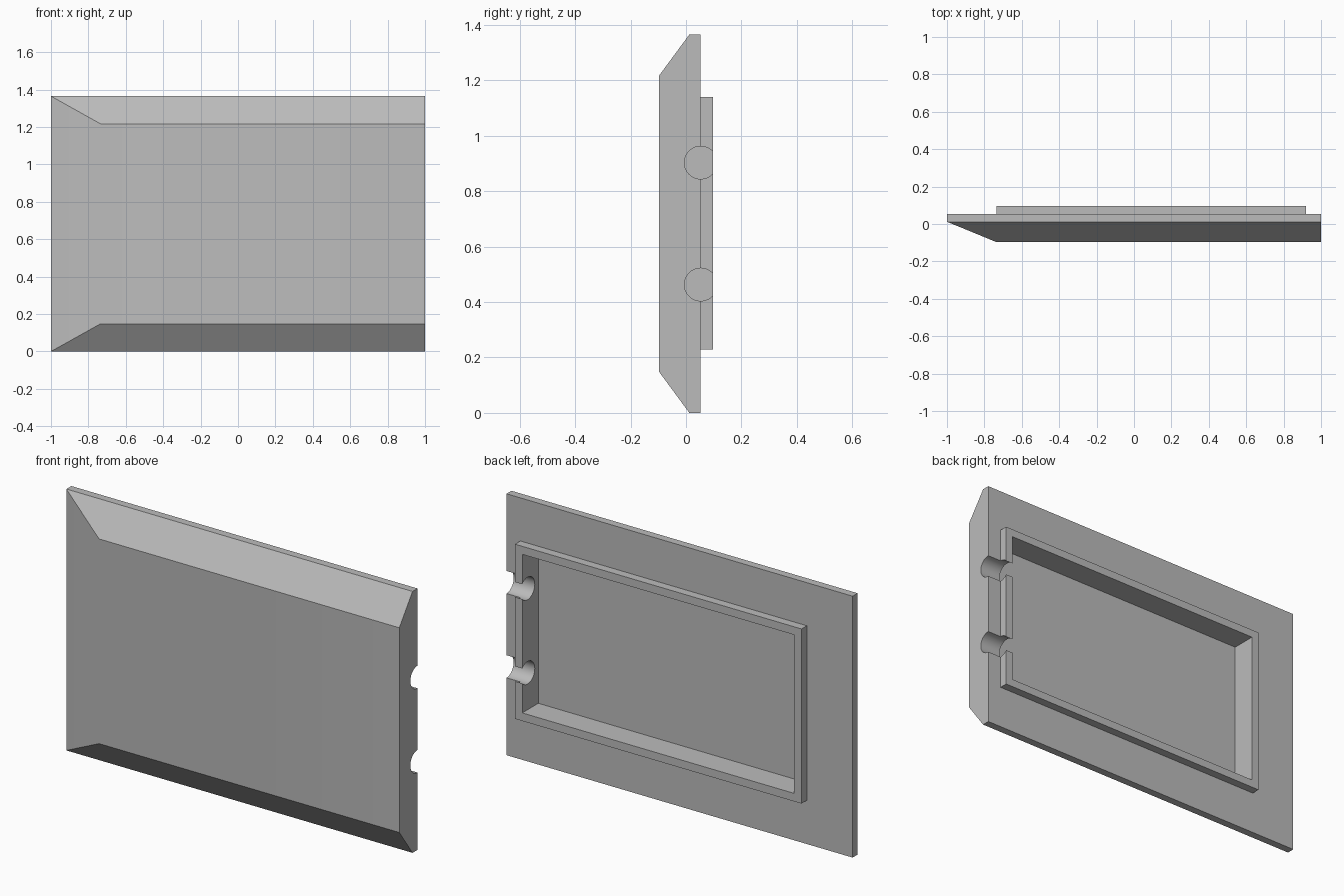
import bpy, bmesh, math
from mathutils import Matrix, Vector

default = bpy.data.objects.get("Cube")
if default:
    bpy.data.objects.remove(default, do_unlink=True)

grey = bpy.data.materials.new("plain grey")
grey.use_nodes = True
grey.diffuse_color = (0.5, 0.5, 0.5, 1)
grey.node_tree.nodes["Principled BSDF"].inputs["Base Color"].default_value = (0.5, 0.5, 0.5, 1)


def add_object(name, bm):
    bmesh.ops.recalc_face_normals(bm, faces=bm.faces)
    mesh = bpy.data.meshes.new(name)
    bm.to_mesh(mesh)
    bm.free()
    mesh.materials.append(grey)
    ob = bpy.data.objects.new(name, mesh)
    bpy.context.collection.objects.link(ob)
    return ob


def box(name, low, high):
    bm = bmesh.new()
    low, high = Vector(low), Vector(high)
    size = high - low
    bmesh.ops.create_cube(bm, size=1, matrix=Matrix.Translation((low + high) / 2) @ Matrix.Diagonal((*size, 1)))
    return add_object(name, bm)


def combine(target, tool, operation):
    mod = target.modifiers.new(tool.name, "BOOLEAN")
    mod.object, mod.operation, mod.solver = tool, operation, "EXACT"
    bpy.context.view_layer.objects.active = target
    bpy.ops.object.modifier_apply(modifier=mod.name)
    bpy.data.objects.remove(tool, do_unlink=True)


# Panel: flat back, thin edge, then slopes on three sides up to the front face
height = 1.365
sections = [(0.053, -1, 0), (0.012, -1, 0), (-0.097, -0.735, 0.148)]
bm = bmesh.new()
loops = []
for y, left, inset in sections:
    corners = [(left, inset), (1, inset), (1, height - inset), (left, height - inset)]
    loops.append([bm.verts.new((x, y, z)) for x, z in corners])
bm.faces.new(loops[0])
bm.faces.new(loops[-1])
for a, b in zip(loops, loops[1:]):
    for i in range(4):
        j = (i + 1) % 4
        bm.faces.new((a[i], a[j], b[j], b[i]))
# One flat end on the +x side
bmesh.ops.dissolve_limit(bm, angle_limit=0.01, verts=bm.verts, edges=bm.edges)
panel = add_object("panel", bm)

# Raised rim on the back, hollowed out by a deep pocket
wall = 0.042
x0, x1, z0, z1, back = -0.735, 0.92, 0.228, 1.14, 0.097
combine(panel, box("rim", (x0, 0.02, z0), (x1, back, z1)), "UNION")
combine(panel, box("pocket", (x0 + wall, -0.035, z0 + wall), (x1 - wall, 0.2, z1 - wall)), "DIFFERENCE")

# Two round channels from the +x end into the pocket
for z in (0.463, 0.903):
    bm = bmesh.new()
    place = Matrix.Translation((0.97, 0.053, z)) @ Matrix.Rotation(math.pi / 2, 4, "Y")
    bmesh.ops.create_cone(bm, cap_ends=True, segments=48, radius1=0.059, radius2=0.059, depth=0.24, matrix=place)
    combine(panel, add_object("channel", bm), "DIFFERENCE")

# Smooth shading with sharp edges kept
bpy.ops.object.select_all(action="DESELECT")
panel.select_set(True)
bpy.context.view_layer.objects.active = panel
bpy.ops.object.shade_smooth_by_angle(angle=math.radians(30))
